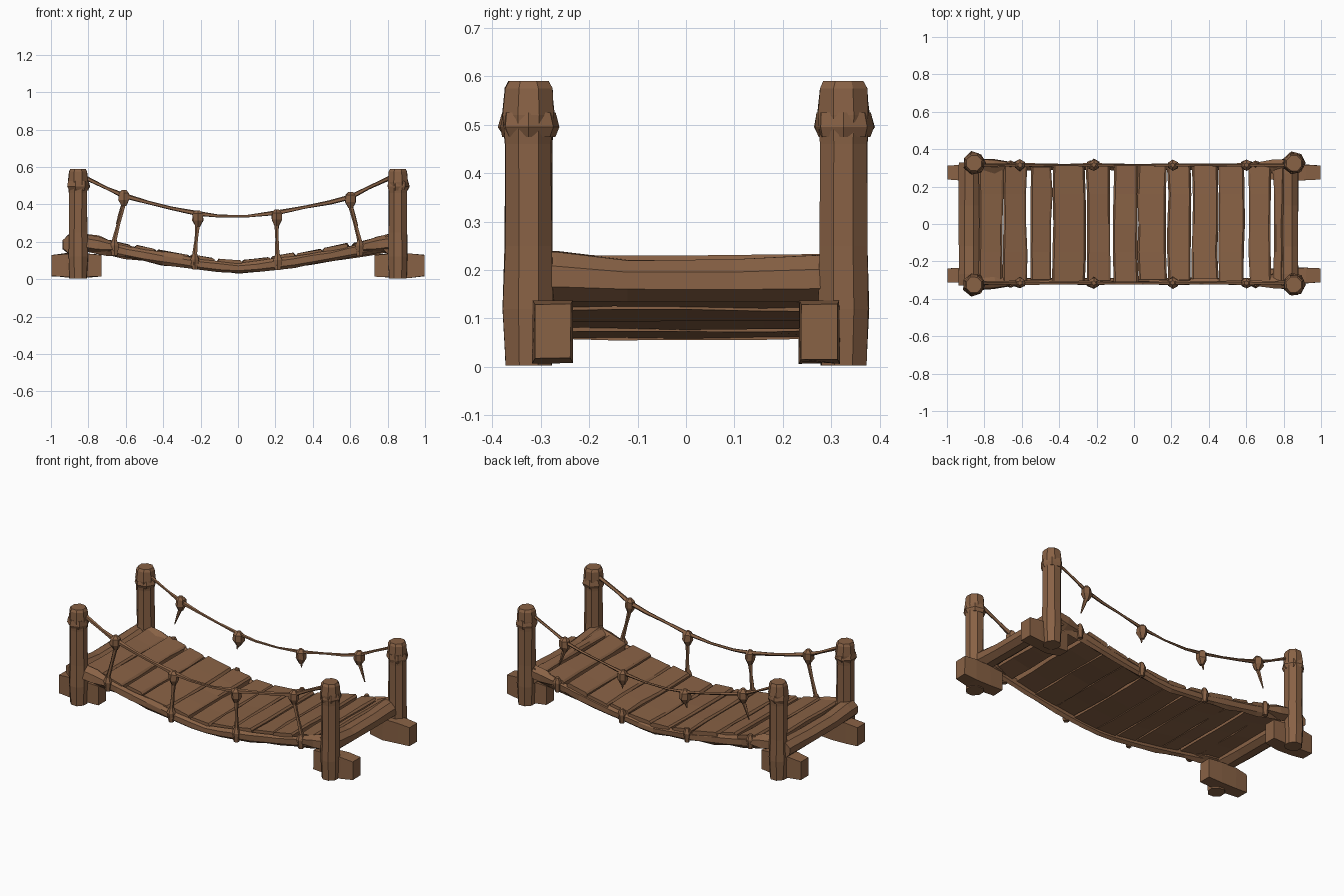
import bpy, bmesh, math, random
from mathutils import Vector

if "Cube" in bpy.data.objects:
    bpy.data.objects.remove(bpy.data.objects["Cube"])

random.seed(4)
wood = bpy.data.materials.new("brown wood")
wood.diffuse_color = (0.25, 0.122, 0.06, 1)
wood.use_nodes = True
wood.node_tree.nodes["Principled BSDF"].inputs["Base Color"].default_value = wood.diffuse_color


def finish(name, bm):
    bmesh.ops.recalc_face_normals(bm, faces=bm.faces)
    me = bpy.data.meshes.new(name)
    bm.to_mesh(me)
    bm.free()
    me.materials.append(wood)
    ob = bpy.data.objects.new(name, me)
    bpy.context.collection.objects.link(ob)
    return ob


def tube(name, pts, radii, sides=6, jitter=0.0, turn=0.0):
    """Rough faceted tube through pts; each radius is a number or (across, up)."""
    bm = bmesh.new()
    pts = [Vector(p) for p in pts]
    rings = []
    for i, p in enumerate(pts):
        d = (pts[min(i + 1, len(pts) - 1)] - pts[max(i - 1, 0)]).normalized()
        ref = Vector((0, 1, 0)) if abs(d.z) > 0.8 else Vector((0, 0, 1))
        a = d.cross(ref).normalized()
        b = a.cross(d).normalized()
        r = radii[i]
        ra, rb = r if isinstance(r, tuple) else (r, r)
        ring = []
        for k in range(sides):
            t = 2 * math.pi * (k + 0.5) / sides + turn
            s = 1 + random.uniform(-jitter, jitter)
            ring.append(bm.verts.new(p + a * math.cos(t) * ra * s + b * math.sin(t) * rb * s))
        rings.append(ring)
    for r0, r1 in zip(rings, rings[1:]):
        for k in range(sides):
            j = (k + 1) % sides
            bm.faces.new((r0[k], r0[j], r1[j], r1[k]))
    bm.faces.new(rings[0])
    bm.faces.new(rings[-1])
    return finish(name, bm)


def deck_top(x):
    return 0.102 + 0.118 * (min(abs(x), 0.8) / 0.75) ** 1.35


def plank(i, x0, x1):
    """Board across the bridge with chipped ends, following the sag."""
    bm = bmesh.new()
    rings = []
    lift = random.uniform(-0.005, 0.005)
    for y in (-0.302, -0.15, 0.0, 0.16, 0.31):
        y += random.uniform(-0.008, 0.008) if abs(y) > 0.2 else 0
        a = x0 + random.uniform(-0.005, 0.005)
        b = x1 + random.uniform(-0.005, 0.005)
        za, zb = deck_top(a) + lift, deck_top(b) + lift
        c = 0.01
        prof = [(a, za - 0.042), (a, za - c), (a + c, za), (b - c, zb), (b, zb - c), (b, zb - 0.042)]
        rings.append([bm.verts.new((x, y, z + random.uniform(-0.003, 0.003))) for x, z in prof])
    for r0, r1 in zip(rings, rings[1:]):
        for k in range(6):
            j = (k + 1) % 6
            bm.faces.new((r0[k], r0[j], r1[j], r1[k]))
    bm.faces.new(rings[0])
    bm.faces.new(rings[-1])
    finish(f"plank_{i}", bm)


# Deck planks
edges = [(-0.83, -0.70), (-0.70, -0.575), (-0.55, -0.44), (-0.435, -0.26), (-0.255, -0.13),
         (-0.11, 0.02), (0.022, 0.175), (0.18, 0.305), (0.312, 0.45), (0.45, 0.59),
         (0.615, 0.735), (0.745, 0.80)]
for i, (a, b) in enumerate(edges):
    plank(i, a, b)

# Corner posts, ground logs and post bands
for sx in (-1, 1):
    side = "left" if sx < 0 else "right"
    for sy in (-1, 1):
        end = "front" if sy < 0 else "back"
        x, y = sx * 0.855, sy * 0.325
        tube(f"{side}_{end}_post",
             [(x, y, z) for z in (0.003, 0.12, 0.25, 0.46, 0.52, 0.575, 0.59)],
             [0.050, 0.056, 0.052, 0.052, 0.057, 0.052, 0.044], 8, 0.04)
        tube(f"{side}_{end}_post_band", [(x, y, z) for z in (0.475, 0.495, 0.525)],
             [0.054, 0.063, 0.056], 7, 0.06)
        tube(f"{side}_{end}_ground_log",
             [(sx * v, sy * 0.275, 0.073) for v in (0.73, 0.82, 0.92, 0.998)],
             [(0.052, 0.082), (0.058, 0.09), (0.058, 0.09), (0.053, 0.08)], 4, 0.05)
        # Lashing where the deck meets the post
        tube(f"{side}_{end}_lashing",
             [(sx * 0.84, sy * 0.31, 0.20), (sx * 0.75, sy * 0.305, 0.185), (sx * 0.65, sy * 0.31, 0.17)],
             [0.045, 0.045, 0.022], 6, 0.15)
    # Cross beam at the end of the deck
    bx = -0.882 if sx < 0 else 0.822
    tube(f"{side}_cross_beam",
         [(bx, y, z) for y, z in ((-0.33, 0.187), (-0.27, 0.187), (-0.12, 0.178), (0.1, 0.178), (0.27, 0.182), (0.33, 0.182))],
         [(0.058, 0.056), (0.061, 0.056), (0.06, 0.046), (0.06, 0.047), (0.061, 0.052), (0.058, 0.05)], 8, 0.03)

# Ropes on each side
rail = [(-0.82, 0.545), (-0.70, 0.485), (-0.61, 0.445), (-0.48, 0.41), (-0.36, 0.38), (-0.22, 0.352),
        (-0.1, 0.337), (0.05, 0.337), (0.21, 0.355), (0.36, 0.385), (0.49, 0.41), (0.60, 0.44),
        (0.70, 0.49), (0.82, 0.545)]
knots = [(-0.61, 0.435, -0.66), (-0.215, 0.325, -0.23), (0.207, 0.33, 0.212), (0.602, 0.425, 0.65)]
for sy in (-1, 1):
    end = "front" if sy < 0 else "back"
    y = sy * 0.315
    # Edge rope under the plank ends
    xs = [-0.80 + 0.1 * i for i in range(17)]
    tube(f"{end}_edge_rope", [(x, sy * 0.305, deck_top(x) - 0.043) for x in xs],
         [(0.018, 0.026 + 0.014 * abs(x)) for x in xs], 6, 0.2)
    # Hand rope
    rs = [0.012, 0.009, 0.016, 0.011, 0.009, 0.014, 0.009, 0.008, 0.014, 0.009, 0.011, 0.015, 0.010, 0.012]
    k = 1.0 if sy < 0 else 0.75
    tube(f"{end}_hand_rope", [(x, y, z) for x, z in rail], [r * k for r in rs], 5, 0.15)
    for i, (x, z, fx) in enumerate(knots):
        # Knot and the hanging rope below it
        tube(f"{end}_knot_{i}", [(x, y, z + d) for d in (0.042, 0.025, -0.012, -0.045)],
             [0.012, 0.029, 0.031, 0.013], 6, 0.15)
        foot = deck_top(fx) - 0.02
        if sy < 0:
            tube(f"front_hanger_{i}",
                 [(x, y, z - 0.03), ((x + fx) / 2, y, (z + foot) / 2), (fx, y, foot + 0.03), (fx, y, foot - 0.03)],
                 [0.013, 0.010, 0.013, 0.024], 5, 0.12)
        else:
            long = abs(x) > 0.4
            drop = 0.14 if long else 0.07
            tube(f"back_hanger_stub_{i}",
                 [(x, y, z - 0.03), (x + (fx - x) * 0.4, y, z - drop * 0.6), (x + (fx - x) * 0.8, y, z - drop)],
                 [0.013, 0.009, 0.003], 5, 0.12)
        # Tie around the edge rope at deck level
        tube(f"{end}_deck_tie_{i}", [(fx, sy * 0.318, foot + d) for d in (0.03, 0.0, -0.055)],
             [0.012, 0.024, 0.016], 6, 0.15)
